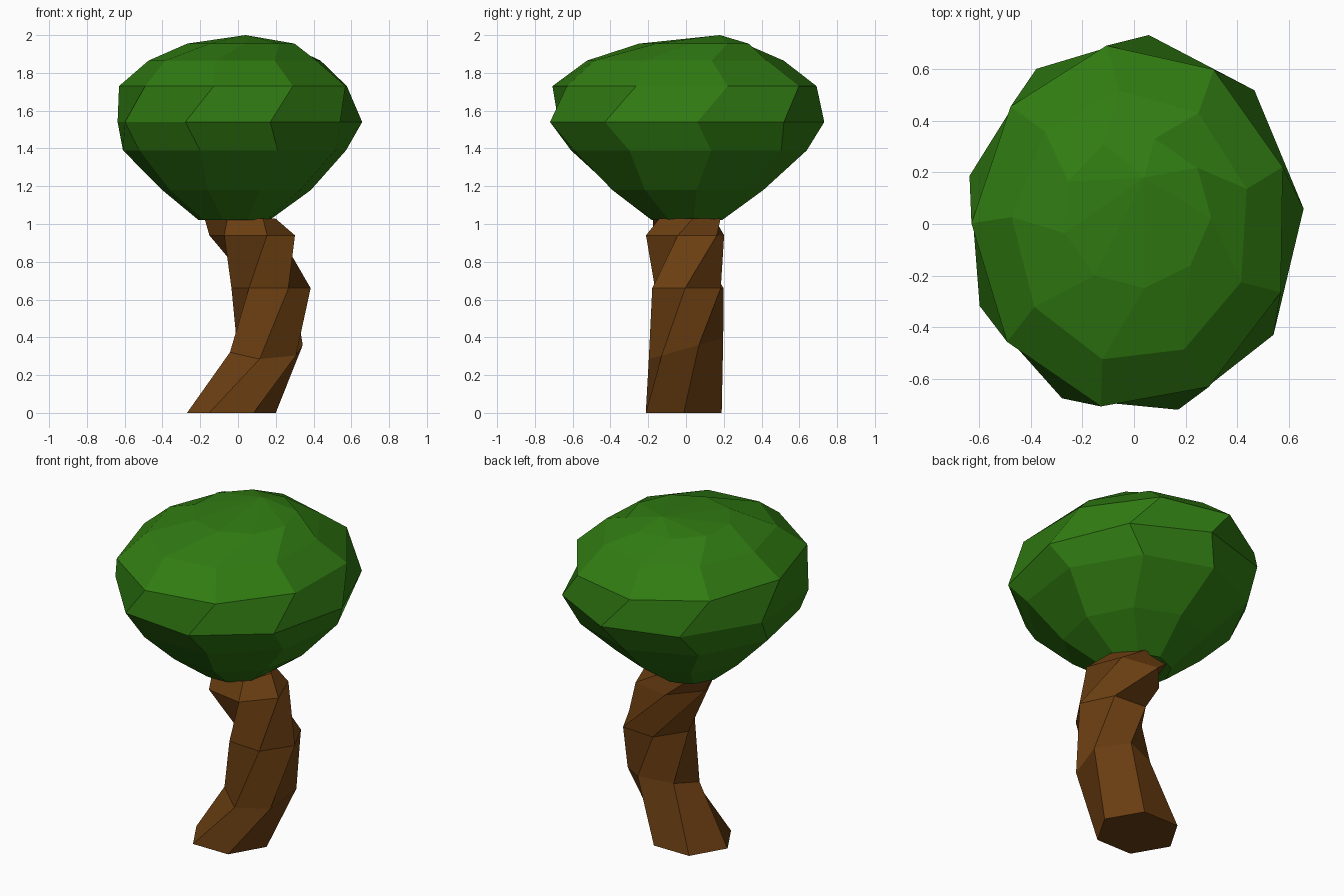
import bpy, bmesh, math

if "Cube" in bpy.data.objects:
    bpy.data.objects.remove(bpy.data.objects["Cube"])


def material(name, rgb):
    m = bpy.data.materials.new(name)
    m.diffuse_color = (*rgb, 1)
    m.use_nodes = True
    m.node_tree.nodes["Principled BSDF"].inputs["Base Color"].default_value = m.diffuse_color
    return m


def loft(name, sides, rings, mat, apex=None):
    """Skin elliptical rings (z, cx, cy, rx, ry, start angle, slope in y) into a flat-shaded solid."""
    bm = bmesh.new()
    loops = []
    for z, cx, cy, rx, ry, start, slope in rings:
        loop = []
        for i in range(sides):
            a = math.radians(start + 360 * i / sides)
            dy = ry * math.sin(a)
            loop.append(bm.verts.new((cx + rx * math.cos(a), cy + dy, z + slope * dy)))
        loops.append(loop)
    for lo, hi in zip(loops, loops[1:]):
        for i in range(sides):
            j = (i + 1) % sides
            bm.faces.new((lo[i], lo[j], hi[j], hi[i]))
    bm.faces.new(loops[0][::-1])
    top = loops[-1]
    if apex:
        tip = bm.verts.new(apex)
        for i in range(sides):
            bm.faces.new((top[i], top[(i + 1) % sides], tip))
    else:
        bm.faces.new(top)
    bmesh.ops.recalc_face_normals(bm, faces=bm.faces)
    mesh = bpy.data.meshes.new(name)
    bm.to_mesh(mesh)
    bm.free()
    mesh.materials.append(mat)
    obj = bpy.data.objects.new(name, mesh)
    bpy.context.collection.objects.link(obj)
    return obj


# Trunk: six-sided, leaning and twisting as it rises
loft("trunk", 6, [
    (0.00, -0.035, -0.012, 0.235, 0.232, 180, 0),
    (0.34, 0.150, 0.000, 0.205, 0.200, 200, 0.28),
    (0.66, 0.175, 0.010, 0.210, 0.210, 236, 0),
    (0.94, 0.075, -0.005, 0.230, 0.220, 290, 0),
    (1.03, 0.010, 0.005, 0.190, 0.190, 310, 0),
], material("bark", (0.15, 0.05, 0.006)))

# Canopy: nine-sided rings, each turned a little from the one below
loft("canopy", 9, [
    (1.02, -0.02, 0.000, 0.19, 0.19, -108, 0),
    (1.18, -0.01, 0.000, 0.40, 0.41, -112, 0),
    (1.39, -0.015, 0.00, 0.60, 0.64, -108, 0),
    (1.54, 0.00, -0.005, 0.66, 0.74, -115, 0),
    (1.73, -0.01, -0.01, 0.62, 0.71, -101, 0),
    (1.865, -0.01, -0.01, 0.465, 0.53, -104, 0),
    (1.955, 0.01, 0.045, 0.29, 0.295, -84, 0),
], material("leaves", (0.03, 0.2, 0.006)), apex=(0.04, 0.18, 2.0))
